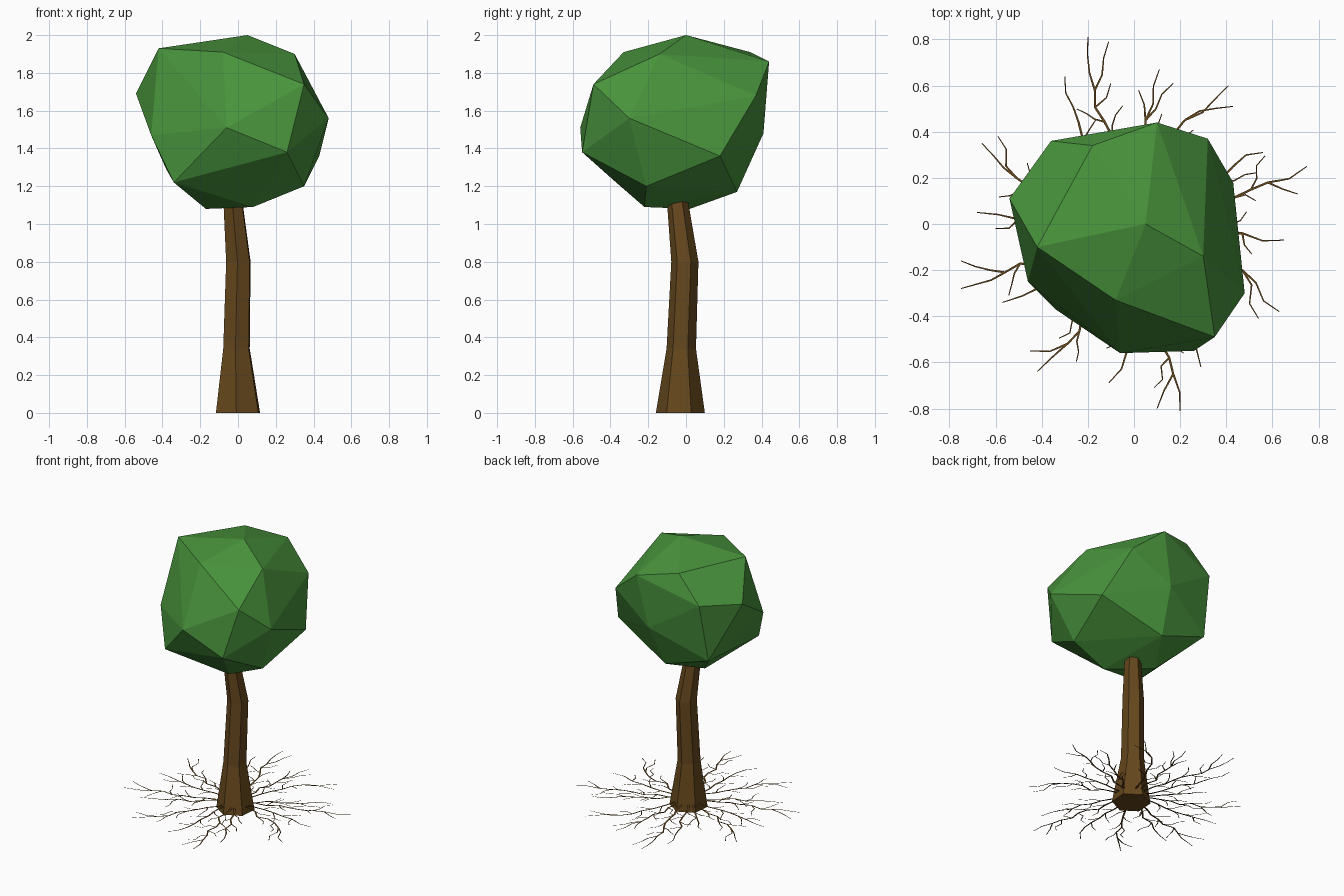
import bpy, bmesh, math, random
from mathutils import Vector

if "Cube" in bpy.data.objects:
    bpy.data.objects.remove(bpy.data.objects["Cube"])

random.seed(4)


def material(name, rgb):
    m = bpy.data.materials.new(name)
    m.diffuse_color = (*rgb, 1)
    m.use_nodes = True
    m.node_tree.nodes["Principled BSDF"].inputs["Base Color"].default_value = m.diffuse_color
    return m


def add_object(name, bm, mat):
    mesh = bpy.data.meshes.new(name)
    bm.to_mesh(mesh)
    bm.free()
    ob = bpy.data.objects.new(name, mesh)
    mesh.materials.append(mat)
    bpy.context.collection.objects.link(ob)
    return ob


green = material("leaf_green", (0.065, 0.29, 0.045))
brown = material("bark_brown", (0.13, 0.063, 0.012))

# Crown: faceted hull around a few corner points
corners = [
    (0.05, 0.0, 2.0), (-0.42, -0.10, 1.93), (0.30, -0.14, 1.90), (-0.08, -0.33, 1.91),
    (-0.18, 0.34, 1.91), (0.10, 0.44, 1.86), (0.35, -0.49, 1.74), (-0.54, 0.11, 1.69),
    (-0.36, 0.36, 1.72), (0.32, 0.37, 1.68), (0.48, -0.30, 1.56), (-0.06, -0.56, 1.51),
    (0.02, 0.41, 1.48), (-0.46, -0.25, 1.47), (0.26, -0.55, 1.38), (0.43, 0.18, 1.36),
    (-0.38, 0.28, 1.29), (-0.34, -0.37, 1.22), (0.35, -0.21, 1.20), (-0.02, 0.27, 1.17),
    (0.08, -0.22, 1.09), (-0.17, 0.02, 1.08)]
bm = bmesh.new()
for c in corners:
    bm.verts.new(c)
bmesh.ops.convex_hull(bm, input=bm.verts[:])
bmesh.ops.delete(bm, geom=[v for v in bm.verts if not v.link_faces], context='VERTS')
bmesh.ops.recalc_face_normals(bm, faces=bm.faces[:])
add_object("crown", bm, green)

# Trunk: bent six-sided column, rings of (x, y, z, radius)
bm = bmesh.new()
rings = []
for x, y, z, r in [(0, -0.03, 0, 0.13), (-0.008, -0.025, 0.34, 0.078),
                   (0.002, -0.006, 0.80, 0.072), (-0.027, -0.045, 1.12, 0.056)]:
    angles = [math.radians(26 + 60 * k) for k in range(6)]
    rings.append([bm.verts.new((x + r * math.cos(a), y + r * math.sin(a), z)) for a in angles])
for low, high in zip(rings, rings[1:]):
    for k in range(6):
        n = (k + 1) % 6
        bm.faces.new((low[k], low[n], high[n], high[k]))
bm.faces.new(rings[0][::-1])
bm.faces.new(rings[-1])
add_object("trunk", bm, brown)

# Roots: flat, crooked, tapering ribbons
bm = bmesh.new()
Z = 0.05


def ribbon(points, w0, w1):
    pairs = []
    for i, p in enumerate(points):
        d = points[min(i + 1, len(points) - 1)] - points[max(i - 1, 0)]
        side = Vector((-d.y, d.x)).normalized()
        w = (w0 + (w1 - w0) * i / (len(points) - 1)) / 2
        pairs.append([bm.verts.new((*(p + side * s * w), Z)) for s in (-1, 1)])
    for a, b in zip(pairs, pairs[1:]):
        bm.faces.new((a[0], b[0], b[1], a[1]))


def crooked(a, b, step=0.075):
    n = max(2, round((b - a).length / step))
    side = Vector((a.y - b.y, b.x - a.x)).normalized()
    return [a.lerp(b, i / n) + side * (random.uniform(-0.022, 0.022) if 0 < i < n else 0)
            for i in range(n + 1)]


def turned(v, degrees):
    a = math.radians(degrees)
    return Vector((v.x * math.cos(a) - v.y * math.sin(a), v.x * math.sin(a) + v.y * math.cos(a)))


# Each root: fork point, then the tips that grow from it
roots = [
    [(-0.17, 0.58), (-0.20, 0.81), (-0.11, 0.79)],
    [(-0.24, 0.44), (-0.30, 0.64)],
    [(0.05, 0.45), (0.11, 0.67), (0.02, 0.58), (0.17, 0.61)],
    [(0.22, 0.45), (0.41, 0.60), (0.43, 0.51)],
    [(0.43, 0.25), (0.56, 0.31)],
    [(0.58, 0.18), (0.75, 0.25), (0.71, 0.13)],
    [(0.47, -0.04), (0.65, -0.07), (0.51, -0.13)],
    [(0.47, -0.20), (0.63, -0.38), (0.54, -0.41)],
    [(0.24, -0.48), (0.29, -0.62)],
    [(0.17, -0.65), (0.10, -0.80), (0.20, -0.81)],
    [(-0.03, -0.55), (-0.11, -0.69)],
    [(-0.29, -0.52), (-0.42, -0.64), (-0.45, -0.55)],
    [(-0.40, -0.27), (-0.57, -0.34)],
    [(-0.56, -0.21), (-0.75, -0.16), (-0.75, -0.28)],
    [(-0.50, 0.02), (-0.68, 0.05), (-0.60, -0.02)],
    [(-0.51, 0.20), (-0.66, 0.35), (-0.59, 0.38)],
    [(-0.28, 0.25), (-0.36, 0.33)]]
for fork, *tips in roots:
    fork = Vector(fork)
    start = Vector((0, -0.03)) + fork.normalized() * 0.06
    main = crooked(start, fork)
    ribbon(main, 0.014, 0.009)
    for t in tips:
        path = crooked(fork, Vector(t))
        ribbon(path, 0.009, 0.004)
    # Side twigs, alternating left and right
    for i in range(2, len(main) - 1):
        d = (main[i + 1] - main[i]).normalized()
        twig = turned(d, random.uniform(30, 55) * (-1) ** i) * random.uniform(0.09, 0.16)
        ribbon(crooked(main[i], main[i] + twig, 0.05), 0.008, 0.004)
add_object("roots", bm, brown)
